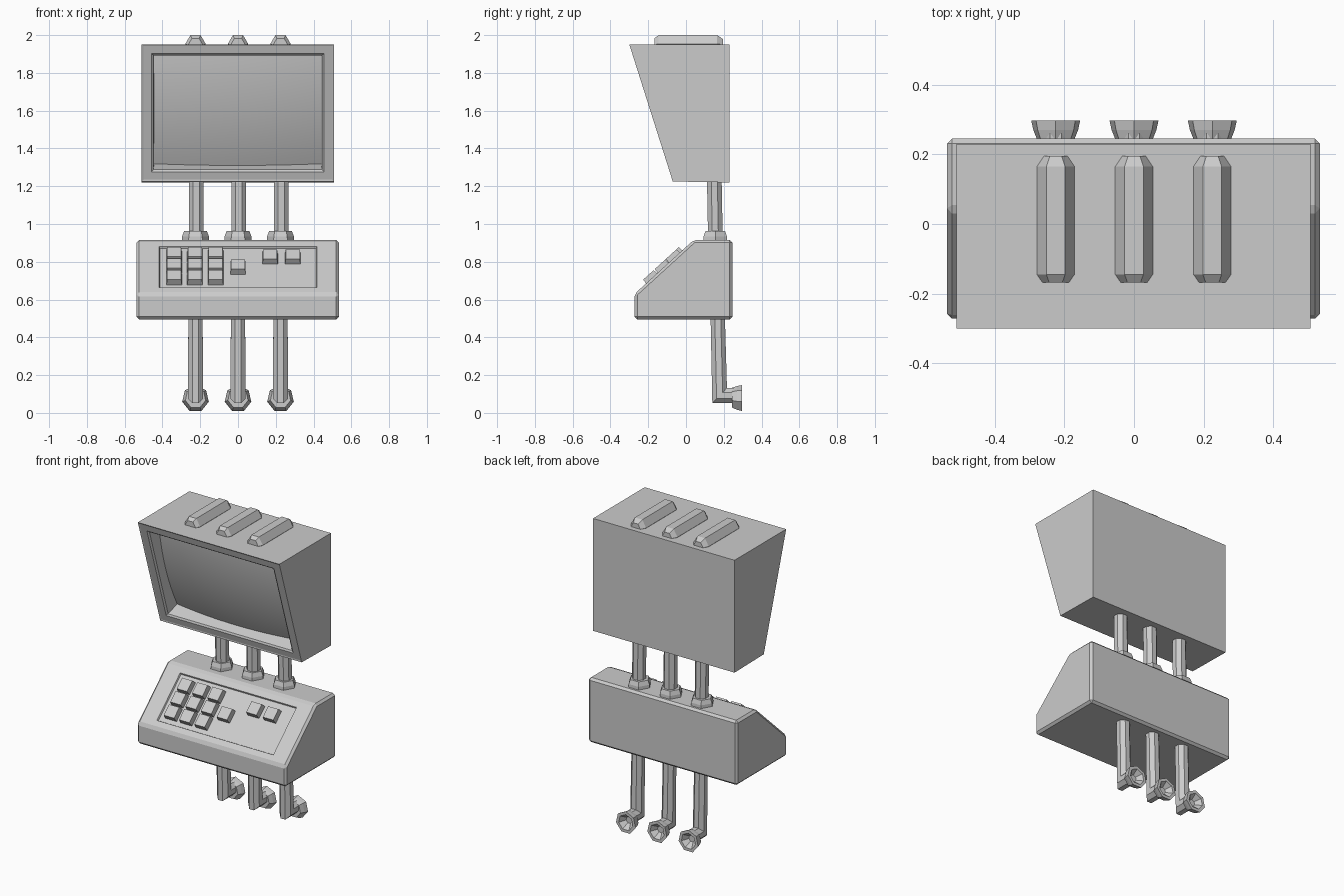
import bpy, bmesh, math
from mathutils import Vector

if "Cube" in bpy.data.objects:
    bpy.data.objects.remove(bpy.data.objects["Cube"])

COLUMNS = (-0.225, 0.0, 0.225)
X = Vector((1, 0, 0))


def finish(bm, name, smooth=False):
    bmesh.ops.recalc_face_normals(bm, faces=bm.faces)
    me = bpy.data.meshes.new(name)
    bm.to_mesh(me)
    bm.free()
    ob = bpy.data.objects.new(name, me)
    bpy.context.collection.objects.link(ob)
    for p in me.polygons:
        p.use_smooth = smooth
    return ob


def prism(profile, x0, x1):
    """Extrude a (y, z) side profile along x."""
    bm = bmesh.new()
    face = bm.faces.new([bm.verts.new((x0, y, z)) for y, z in profile])
    ext = bmesh.ops.extrude_face_region(bm, geom=[face])
    vs = [g for g in ext["geom"] if isinstance(g, bmesh.types.BMVert)]
    bmesh.ops.translate(bm, verts=vs, vec=(x1 - x0, 0, 0))
    bmesh.ops.recalc_face_normals(bm, faces=bm.faces)
    return bm


def facing(bm, normal):
    bm.normal_update()
    return max(bm.faces, key=lambda f: f.normal.dot(normal) + 0.01 * f.calc_area())


def inset(bm, face, thickness, depth=0.0):
    bmesh.ops.inset_individual(bm, faces=[face], thickness=thickness,
                               depth=depth, use_even_offset=True)
    bm.normal_update()


def sweep(name, x, path, radii, sides, phase=0.0, axis=None):
    """Polygonal tube along a (y, z) path with mitred corners."""
    pts = [Vector((x, y, z)) for y, z in path]
    bm = bmesh.new()
    rings = []
    for i, (p, r) in enumerate(zip(pts, radii)):
        if axis:
            t, k = Vector(axis), 1.0
        else:
            a = (p - pts[i - 1]).normalized() if i else (pts[1] - p).normalized()
            b = (pts[i + 1] - p).normalized() if i < len(pts) - 1 else a
            t = (a + b).normalized()
            k = 1 / max(t.dot(a), 0.3)
        v = X.cross(t) * k
        angles = [phase + math.tau * j / sides for j in range(sides)]
        rings.append([bm.verts.new(p + r * (math.cos(w) * X + math.sin(w) * v)) for w in angles])
    for a, b in zip(rings, rings[1:]):
        for j in range(sides):
            k = (j + 1) % sides
            bm.faces.new((a[j], a[k], b[k], b[j]))
    bm.faces.new(rings[0])
    bm.faces.new(rings[-1])
    return finish(bm, name)


# Monitor housing: slanted front with a stepped, recessed opening
bm = prism([(-0.30, 1.95), (0.23, 1.95), (0.23, 1.22), (-0.07, 1.225)], -0.51, 0.507)
out = Vector((0, -0.953, -0.302))
front = facing(bm, out)
inset(bm, front, 0.010, -0.003)
inset(bm, front, 0.042)
inset(bm, front, 0.011, -0.008)
inset(bm, front, 0.002, -0.095)
corners = [v.co.copy() for v in front.verts]
bmesh.ops.delete(bm, geom=[front], context='FACES_ONLY')
finish(bm, "monitor_housing")

# Curved glass screen spanning the recess
left = sorted((c for c in corners if c.x < 0), key=lambda c: c.z)
right = sorted((c for c in corners if c.x > 0), key=lambda c: c.z)
N = 16
bm = bmesh.new()
grid = []
for j in range(N + 1):
    v = j / N
    a, b = left[0].lerp(left[1], v), right[0].lerp(right[1], v)
    row = []
    for i in range(N + 1):
        u = i / N
        bulge = 0.03 * (2 - (2 * u - 1) ** 2 - (2 * v - 1) ** 2)
        row.append(bm.verts.new(a.lerp(b, u) + out * bulge))
    grid.append(row)
for j in range(N):
    for i in range(N):
        bm.faces.new((grid[j][i], grid[j][i + 1], grid[j + 1][i + 1], grid[j + 1][i]))
screen = finish(bm, "screen", True)
if screen.data.polygons[0].normal.y > 0:
    screen.data.flip_normals()

# Console body: chamfered wedge with a recessed key panel
bm = prism([(-0.272, 0.495), (0.245, 0.495), (0.245, 0.915), (0.04, 0.915), (-0.272, 0.63)],
           -0.537, 0.534)
bmesh.ops.bevel(bm, geom=bm.edges[:], offset=0.014, offset_type='OFFSET',
                segments=1, profile=0.5, affect='EDGES')
up = Vector((0, 0.312, 0.285)).normalized()
nrm = Vector((0, -up.z, up.y))
slope = facing(bm, nrm)
inset(bm, slope, 0.036)
for v in slope.verts:
    v.co.x = math.copysign(0.418, v.co.x)
inset(bm, slope, 0.004, -0.01)
finish(bm, "console_body")


# Keys: tapered blocks sitting on the slope at a given height
def key(name, x, z):
    base = Vector((x, -0.272 + (z - 0.63) * 0.312 / 0.285, z))
    bm = bmesh.new()
    bmesh.ops.create_cube(bm, size=1)
    for v in bm.verts:
        s = 0.074 if v.co.z > 0 else 0.082
        h = 0.025 if v.co.z > 0 else -0.012
        v.co = base + X * v.co.x * s + up * v.co.y * s + nrm * h
    finish(bm, name)


for r, z in enumerate((0.834, 0.773, 0.712)):
    for c, x in enumerate((-0.338, -0.228, -0.118)):
        key(f"key_{r}_{c}", x, z)
for name, x, z in (("single_key", 0.0, 0.768), ("function_key_left", 0.17, 0.822),
                   ("function_key_right", 0.29, 0.822)):
    key(name, x, z)

# Three pipe runs: top ridge, neck, collar, lower elbow pipe and hollow end flange
for n, x in enumerate(COLUMNS):
    sweep(f"top_pipe_{n}", x, [(-0.168, 1.95), (-0.145, 1.953), (0.165, 1.953), (0.195, 1.95)],
          [0.038, 0.054, 0.054, 0.034], 6, axis=(0, 1, 0))
    sweep(f"neck_pipe_{n}", x + 0.004, [(0.156, 0.90), (0.150, 1.23)], [0.042, 0.042],
          8, math.pi / 8)
    sweep(f"pipe_collar_{n}", x, [(0.155, 0.90), (0.155, 0.935), (0.155, 0.962)],
          [0.073, 0.071, 0.06], 6, 0.0)
    sweep(f"lower_pipe_{n}", x, [(0.168, 0.51), (0.178, 0.092), (0.262, 0.092)],
          [0.041, 0.043, 0.043], 8, math.pi / 8)
    sweep(f"end_flange_{n}", x,
          [(0.243, 0.078), (0.27, 0.076), (0.297, 0.075), (0.297, 0.075), (0.262, 0.078)],
          [0.055, 0.066, 0.072, 0.052, 0.022], 7, math.pi / 2, axis=(0, 1, 0))
